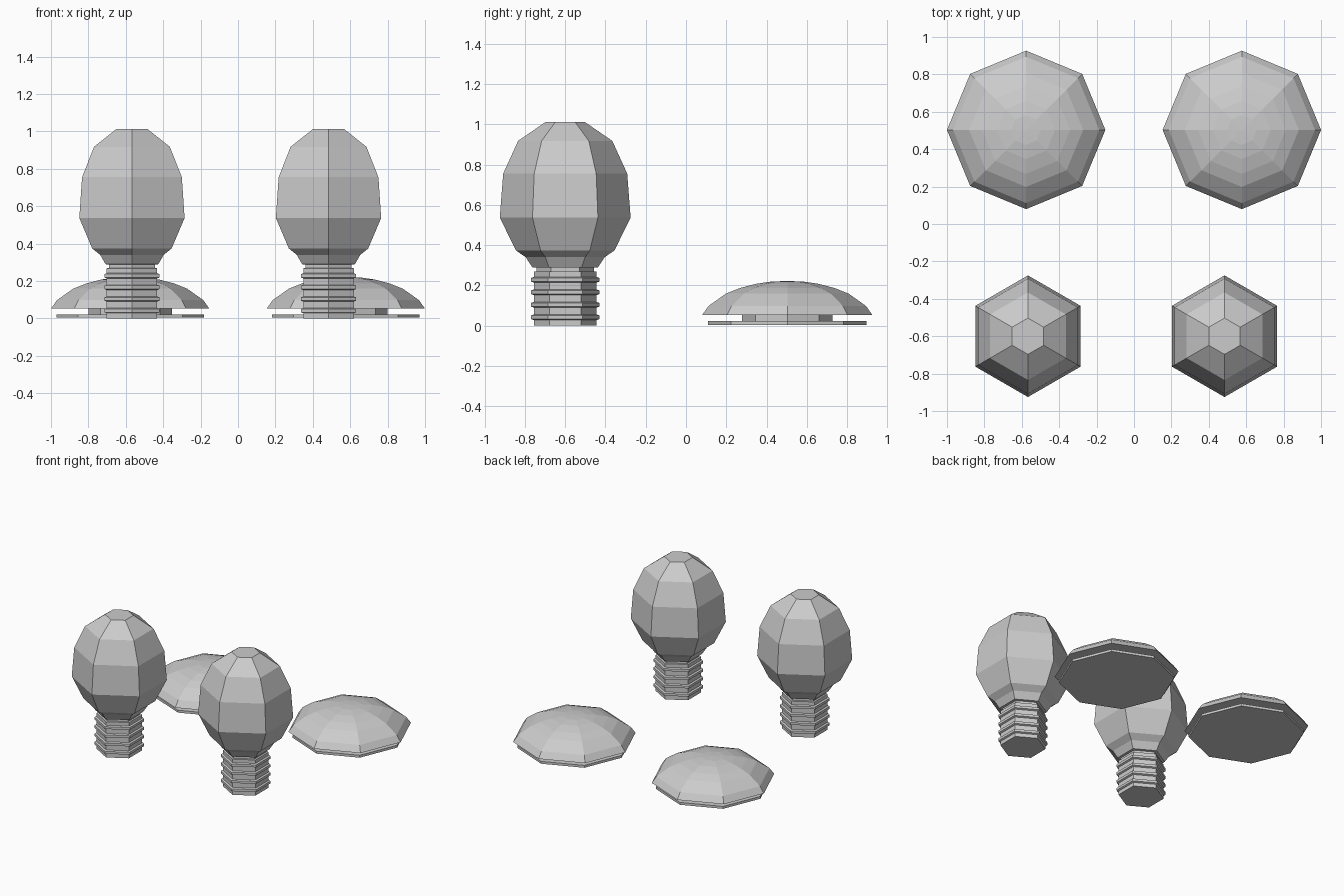
import bpy, bmesh
from math import sin, cos, pi

if "Cube" in bpy.data.objects:
    bpy.data.objects.remove(bpy.data.objects["Cube"])


def lathe(name, profile, sides, phase, location):
    """Closed faceted solid turned from (radius, z) points, bottom to top."""
    bm = bmesh.new()
    rings = []
    for r, z in profile:
        if r == 0:
            rings.append([bm.verts.new((0, 0, z))])
        else:
            rings.append([bm.verts.new((r * cos(phase + 2 * pi * i / sides),
                                        r * sin(phase + 2 * pi * i / sides), z))
                          for i in range(sides)])
    for low, high in zip(rings, rings[1:]):
        for i in range(sides):
            j = (i + 1) % sides
            if len(high) == 1:
                bm.faces.new((low[i], low[j], high[0]))
            else:
                bm.faces.new((low[i], low[j], high[j], high[i]))
    # End caps
    bm.faces.new(rings[0][::-1])
    if len(rings[-1]) > 1:
        bm.faces.new(rings[-1])
    bmesh.ops.recalc_face_normals(bm, faces=bm.faces)
    mesh = bpy.data.meshes.new(name)
    bm.to_mesh(mesh)
    bm.free()
    obj = bpy.data.objects.new(name, mesh)
    obj.location = location
    bpy.context.collection.objects.link(obj)
    return obj


# Ribbed stem of the knob: straight hexagonal core with four raised threads
stem = [(0.156, 0)]
for z in (0.042, 0.104, 0.166, 0.228):
    stem += [(0.156, z - 0.014), (0.17, z - 0.009), (0.17, z + 0.009), (0.156, z + 0.014)]
stem += [(0.156, 0.268), (0.143, 0.270), (0.143, 0.289)]

# Egg-shaped head of the knob
head = [(0.143, 0.288), (0.163, 0.290), (0.196, 0.34), (0.245, 0.374), (0.325, 0.537),
        (0.308, 0.755), (0.234, 0.918), (0.097, 1.012)]

# Button: base plate, narrower collar, domed cap
plate = [(0.394, 0.004), (0.394, 0.022)]
collar = [(0.224, 0.022), (0.224, 0.053)]
dome = [(0.4235, 0.052), (0.391, 0.098), (0.305, 0.159), (0.235, 0.187),
        (0.155, 0.208), (0.08, 0.219), (0, 0.222)]

for side, x in (("left", -0.567), ("right", 0.484)):
    at = (x, -0.60, 0)
    lathe("knob_stem_" + side, stem, 6, pi / 2, at)
    lathe("knob_head_" + side, head, 6, pi / 2, at)

for side, x in (("left", -0.5765), ("right", 0.5765)):
    at = (x, 0.503, 0)
    lathe("button_plate_" + side, plate, 8, 0, at)
    lathe("button_collar_" + side, collar, 8, 0, at)
    lathe("button_dome_" + side, dome, 8, 0, at)
